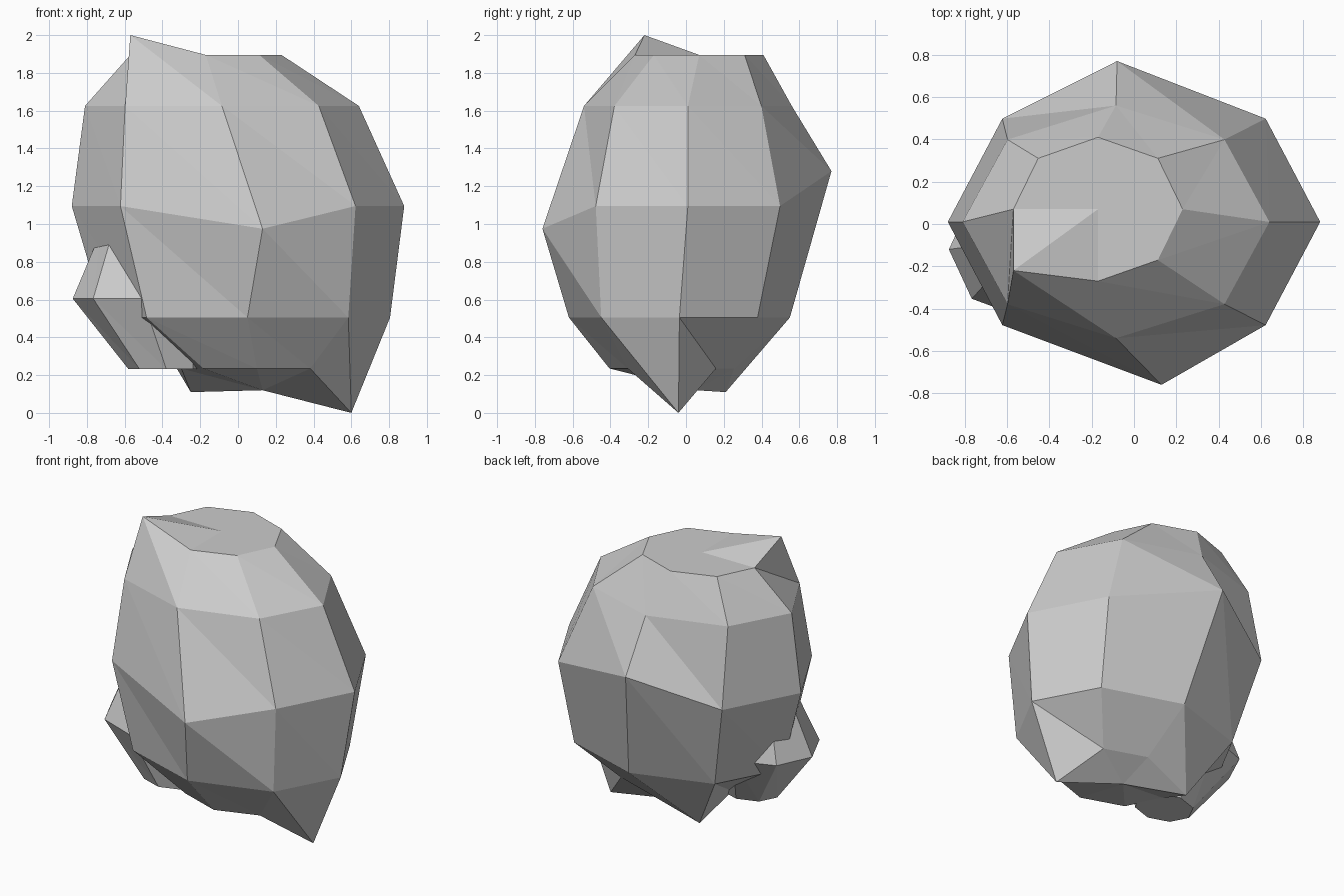
import bpy, bmesh, math

if "Cube" in bpy.data.objects:
    bpy.data.objects.remove(bpy.data.objects["Cube"])

SIDES = 8

stone = bpy.data.materials.new("grey_stone")
stone.diffuse_color = (0.6, 0.6, 0.6, 1)
stone.use_nodes = True
stone.node_tree.nodes["Principled BSDF"].inputs["Base Color"].default_value = stone.diffuse_color


def build_rock(name, rings, top, bottom, dents):
    """Stack elliptical rings (cx, cy, z, rx, ry), move dented corners, close with fans."""
    bm = bmesh.new()
    loops = []
    for r, (cx, cy, z, rx, ry) in enumerate(rings):
        loop = []
        for i in range(SIDES):
            a = 2 * math.pi * i / SIDES
            co = (cx + rx * math.cos(a), cy + ry * math.sin(a), z)
            loop.append(bm.verts.new(dents.get((r, i), co)))
        loops.append(loop)
    # side facets, each split along the same diagonal
    for up, low in zip(loops, loops[1:]):
        for i in range(SIDES):
            j = (i + 1) % SIDES
            bm.faces.new((up[i], low[i], low[j]))
            bm.faces.new((up[i], low[j], up[j]))
    # top and bottom caps
    for loop, point in ((loops[0], top), (loops[-1], bottom)):
        centre = bm.verts.new(point)
        for i in range(SIDES):
            bm.faces.new((loop[i], loop[(i + 1) % SIDES], centre))
    bmesh.ops.recalc_face_normals(bm, faces=bm.faces)
    mesh = bpy.data.meshes.new(name)
    bm.to_mesh(mesh)
    bm.free()
    mesh.materials.append(stone)
    obj = bpy.data.objects.new(name, mesh)
    bpy.context.collection.objects.link(obj)
    return obj


# main boulder with its pulled-out corners
build_rock(
    "boulder",
    [(-0.17, 0.07, 1.895, 0.40, 0.34),
     (-0.085, 0.01, 1.625, 0.725, 0.55),
     (0.0, 0.01, 1.095, 0.88, 0.69),
     (0.05, -0.035, 0.505, 0.755, 0.585),
     (0.10, -0.075, 0.235, 0.40, 0.33)],
    top=(-0.17, 0.07, 1.895),
    bottom=(0.13, 0.05, 0.12),
    dents={(0, 5): (-0.57, -0.22, 2.0),
           (2, 2): (-0.08, 0.77, 1.28),
           (2, 6): (0.13, -0.76, 0.975),
           (4, 0): (0.60, -0.04, 0.0),
           (4, 3): (-0.25, 0.21, 0.11)})

# small rock leaning into the lower left side
build_rock(
    "side_rock",
    [(-0.51, -0.10, 0.95, 0.22, 0.20),
     (-0.505, -0.12, 0.605, 0.37, 0.33),
     (-0.38, -0.16, 0.232, 0.20, 0.16)],
    top=(-0.51, -0.10, 0.95),
    bottom=(-0.38, -0.16, 0.232),
    dents={})
